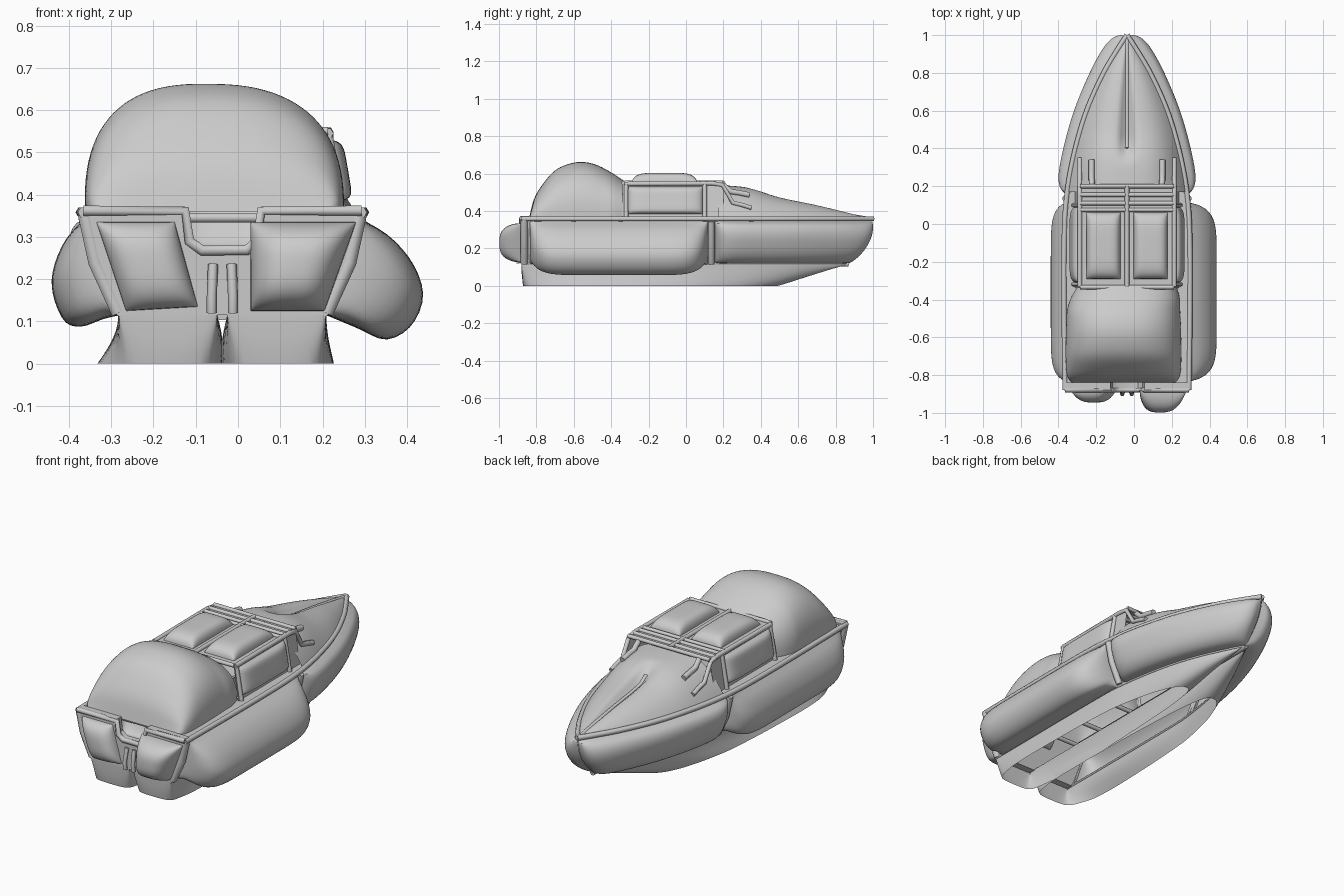
import bpy, bmesh
from math import sin, cos, pi, exp
from mathutils import Vector

if "Cube" in bpy.data.objects:
    bpy.data.objects.remove(bpy.data.objects["Cube"])

CX = -0.037  # centre line of the boat


def curve(tab, t):
    """Smooth (Hermite) interpolation through (t, value) pairs."""
    n = len(tab)
    t = min(max(t, tab[0][0]), tab[-1][0])
    i = next((k for k in range(n - 1) if t <= tab[k + 1][0]), n - 2)

    def slope(k):
        a, b = tab[max(k - 1, 0)], tab[min(k + 1, n - 1)]
        return (b[1] - a[1]) / (b[0] - a[0])
    (x0, y0), (x1, y1) = tab[i], tab[i + 1]
    h = x1 - x0
    s = (t - x0) / h
    return (y0 * (1 + 2 * s) * (1 - s) ** 2 + slope(i) * h * s * (1 - s) ** 2
            + y1 * s * s * (3 - 2 * s) + slope(i + 1) * h * s * s * (s - 1))


def spread(vals):
    return [(i / (len(vals) - 1), v) for i, v in enumerate(vals)]


def puff(t, n=4):
    return max(0, 1 - abs(2 * t - 1) ** n) ** (1 / 2)


def finish(name, bm, angle=40, clip=False):
    bmesh.ops.remove_doubles(bm, verts=bm.verts, dist=1e-5)
    if clip:  # cut away everything below the ground
        bmesh.ops.bisect_plane(bm, geom=bm.verts[:] + bm.edges[:] + bm.faces[:],
                               plane_co=(0, 0, 0), plane_no=(0, 0, -1), clear_outer=True)
    bmesh.ops.recalc_face_normals(bm, faces=bm.faces)
    me = bpy.data.meshes.new(name)
    bm.to_mesh(me)
    bm.free()
    ob = bpy.data.objects.new(name, me)
    bpy.context.collection.objects.link(ob)
    me.shade_smooth()
    me.set_sharp_from_angle(angle=angle * pi / 180)
    return ob


def sheet(name, f, nu, nv, clip=False):
    bm = bmesh.new()
    g = [[bm.verts.new(f(i / nu, j / nv)) for j in range(nv + 1)] for i in range(nu + 1)]
    for i in range(nu):
        for j in range(nv):
            bm.faces.new((g[i][j], g[i + 1][j], g[i + 1][j + 1], g[i][j + 1]))
    return finish(name, bm, clip=clip)


def pillow(name, a, b, c, d, push, n=4, res=20):
    a, b, c, d, push = map(Vector, (a, b, c, d, push))
    # cosine spacing keeps the steep borders round
    def f(u, v):
        u, v = (1 - cos(pi * u)) / 2, (1 - cos(pi * v)) / 2
        return a.lerp(b, u).lerp(d.lerp(c, u), v) + push * puff(u, n) * puff(v, n)
    return sheet(name, f, res, res)


def bar(name, pts, r):
    cu = bpy.data.curves.new(name, 'CURVE')
    cu.dimensions = '3D'
    cu.bevel_depth, cu.bevel_resolution, cu.use_fill_caps = r, 1, True
    sp = cu.splines.new('POLY')
    sp.points.add(len(pts) - 1)
    for p, q in zip(sp.points, pts):
        p.co = (*q, 1)
    ob = bpy.data.objects.new(name, cu)
    bpy.context.collection.objects.link(ob)


RIM = [(-.88, .328), (-.4, .333), (0, .33), (.2, .312), (.4, .272), (.6, .212), (.8, .122), (.93, .045), (1, 0)]
CHINE = [(-.88, .245), (0, .245), (.14, .235), (.4, .19), (.6, .13), (.8, .04), (.87, 0)]
FORE = [(.17, .185), (.34, .168), (.5, .12), (.7, .077), (.9, .027), (1, 0)]
DEPTH = [(-.88, .22), (-.2, .22), (.2, .18), (.48, .118), (.62, .075), (.78, .025), (.87, 0)]
FLARE = [(-.88, 0), (-.7, 1), (-.3, 1), (.2, .4), (.6, 0), (.87, 0)]
SECT = {1: ([.288, .36, .415, .438, .41, .35, .28, .208], [.345, .30, .235, .16, .09, .057, .085, .115]),
        -1: ([-.362, -.41, -.438, -.437, -.41, -.37, -.32, -.28], [.345, .29, .22, .16, .10, .088, .105, .115])}


def deck_z(x, y):
    """Height of the foredeck: two swellings with a groove along the middle."""
    q = min(1, abs(x) / max(curve(RIM, y), 1e-4))
    groove = .36 * exp(-(q / .13) ** 2) * min(1, max(0, (y - .33) / .12))
    return .355 + curve(FORE, y) * (1 - q ** 3.1) * (1 - groove)


for s, side in ((1, 'right'), (-1, 'left')):
    # rear side bulge
    xs, zs = map(spread, SECT[s])

    def rear(u, v):
        u = (1 - cos(pi * u)) / 2
        e = puff(u, 8)
        y = -.835 + u * .95
        flat = Vector((CX + s * (.325 * (1 - v) + .245 * v), y, .345 - .23 * v))
        return flat.lerp(Vector((curve(xs, v), y, curve(zs, v))), e)
    sheet(side + '_rear_side', rear, 40, 24)

    # bow side bulge, with a rounded stem
    def bow(u, v):
        u = (1 - cos(pi * u)) / 2
        yr, yc = .155 + .843 * u, .155 + .715 * u
        wr, wc = curve(RIM, yr), curve(CHINE, yc)
        d = (curve(RIM, yr + .01) - curve(RIM, yr - .01)) / .02
        nrm = Vector((s, -d, 0)).normalized()
        p = Vector((CX + s * wr, yr, .345)).lerp(Vector((CX + s * wc, yc, .12)), v)
        e = puff(u, 10) * puff(v, 2.5)
        return p + nrm * .092 * e + Vector((0, .03 * sin(pi * v) * u ** 4, -.025 * e * v))
    sheet(side + '_bow_side', bow, 44, 20)

    # flat hull wall showing at the gap and at the stern corner
    for y0, y1 in ((-.88, -.82), (.10, .17)):
        sheet(side + '_wall', lambda u, v: (CX + s * (.327 - .08 * v - (.01 if y0 > 0 else 0)),
                                            y0 + (y1 - y0) * u, .35 - .235 * v), 1, 4)
    bar(side + '_hull_rib', [(CX + s * .325, .135, .345), (CX + s * .30, .135, .23), (CX + s * .25, .135, .12)], .018)
    bar(side + '_stern_post', [(CX + s * .325, -.865, .355), (CX + s * .30, -.865, .24), (CX + s * .245, -.865, .12)], .02)

    # sagging bottom panel, flaring outwards and cut open by the ground
    def bottom(u, v):
        u, v = (1 - cos(pi * u)) / 2, (1 - cos(pi * v)) / 2
        y = -.88 + 1.75 * u
        w = curve(CHINE, y)
        b = puff(v, 2.5) * min(1, puff(u, 20) * 1.2)
        inner = min(.012, w)
        k = max(0, curve(FLARE, y))
        flare = (.24 if s < 0 else .12) * b * b * (1 - v) ** 2
        x = w + (inner - w) * v + k * (flare - .055 * b * v ** 3)
        return CX + s * x, y, .115 - curve(DEPTH, y) * b
    sheet(side + '_bottom', bottom, 50, 40, clip=True)

    # side deck, rim rail, chine rail
    sheet(side + '_side_deck', lambda u, v: (CX + s * ((1 - v) * .25 + v * curve(RIM, -.86 + 1.06 * u)),
                                             -.86 + 1.06 * u, .362), 16, 1)
    ys = [-.88 + 1.88 * i / 40 for i in range(41)]
    bar(side + '_rim_rail', [(CX + s * curve(RIM, y), y, .358) for y in ys], .014)
    bar(side + '_chine_rail', [(CX + s * curve(CHINE, y), y, .118) for y in ys if y < .87] + [(CX, .87, .118)], .006)

    # cabin wall with its puffed window
    xb, xt = CX + s * .275, CX + s * .25
    sheet(side + '_cabin_wall', lambda u, v: (xb + (xt - xb) * v, -.34 + .54 * u, .36 + .185 * v), 1, 1)
    pillow(side + '_window', (xb, -.31, .385), (xb, .09, .385), (xt, .09, .53), (xt, -.31, .53), (s * .035, 0, 0), 7)
    bar(side + '_roof_edge', [(xt, -.33, .545), (xt, .14, .548), (xt, .195, .54)]
        + [(xt, y, deck_z(.25, y) + .008) for y in (.25, .30, .35)], .013)
    for y in (-.32, .10):
        bar(side + '_cabin_post', [(xb + s * .008, y, .36), (xt, y, .545)], .012)

    # roof panel
    x0, x1 = CX + s * .035, CX + s * .215
    pillow(side + '_roof_panel', (x0, -.29, .55), (x1, -.29, .55), (x1, .06, .55), (x0, .06, .55), (0, 0, .054), 5)

    # short screen post lying on the deck in front of the roof
    bar(side + '_screen_post', [(CX + s * .185, .195, .545)]
        + [(CX + s * .187, y, deck_z(.187, y) + .008) for y in (.24, .28, .34)], .016)

    # rudder bracket on the stern
    bar(side + '_bracket', [(CX + s * .025, -.895, .12), (CX + s * .025, -.9, .16), (CX + s * .022, -.885, .235)], .012)

# foredeck and its ridge line
def foredeck(u, v):
    y = .17 + .828 * u
    q = 2 * v - 1
    x = q * (1.5 - .5 * q * q) * curve(RIM, y)
    return CX + x, y, deck_z(x, y)
sheet('foredeck', foredeck, 40, 48)
bar('foredeck_ridge', [(CX, .4 + .05 * i, deck_z(0, .4 + .05 * i)) for i in range(13)], .011)

# cabin roof and its bars
sheet('cabin_roof', lambda u, v: (CX - .25 + .5 * u, -.34 + .54 * v, .548), 1, 1)
for y in (-.335, .075, .11, .155, .2):
    bar('roof_crossbar', [(CX - .25, y, .55), (CX + .25, y, .55)], .011)
bar('roof_centre_bar', [(CX, -.33, .552), (CX, .2, .552)], .012)

# big puffed rear cover
H = [(0, .0), (.05, .10), (.14, .18), (.27, .255), (.42, .292), (.56, .302), (.7, .288), (.85, .25), (1, .2)]
W = [(0, .275), (.06, .295), (.2, .305), (.6, .303), (.85, .292), (1, .262)]
def cover(u, v):
    u = u ** 1.5
    a = pi * v
    c, z = cos(a), sin(a) ** .8
    x = (abs(c) ** .8) * (1 if c > 0 else -1) * curve(W, u) * (1 + .03 * z)
    skew = -.018 - .006 * z
    tilt = 1 - .03 * c * z
    return CX + skew * min(1, 4 * (1 - u)) + x, -.84 + .51 * u, .36 + curve(H, u) * z * tilt
sheet('rear_cover', cover, 36, 48)

# stern board with its notch
half = [(-.365, .372), (-.125, .372), (-.115, .30), (-.085, .278), (.02, .278), (.045, .30), (.055, .372),
        (.292, .372), (.288, .33), (.21, .115), (-.28, .115), (-.36, .33)]
bm = bmesh.new()
face = bm.faces.new([bm.verts.new((x, -.88, z)) for x, z in half])
ext = bmesh.ops.extrude_face_region(bm, geom=[face])
bmesh.ops.translate(bm, vec=(0, .04, 0), verts=[g for g in ext['geom'] if isinstance(g, bmesh.types.BMVert)])
finish('stern_board', bm)
bar('stern_top_rail', [(x, -.878, z - .01) for x, z in half[:8]], .014)
pillow('left_stern_panel', (-.335, -.88, .335), (-.15, -.88, .335), (-.095, -.88, .135), (-.265, -.88, .125), (0, -.065, 0), 3)
pillow('right_stern_panel', (.03, -.88, .335), (.28, -.88, .335), (.205, -.88, .125), (.03, -.88, .125), (0, -.118, 0), 3)
pillow('cover_flap', (-.13, -.842, .278), (.06, -.842, .278), (.09, -.76, .46), (-.16, -.76, .46), (0, .03, -.02), 4)

# keel strip and inner beams seen from below
bar('keel', [(CX, -.87, .115), (CX, .87, .115)], .014)
for y in (-.8, -.6, -.35, .1, .35):
    w = curve(RIM, y) - .02
    bar('deck_beam', [(CX - w, y, .345), (CX + w, y, .345)], .012)
